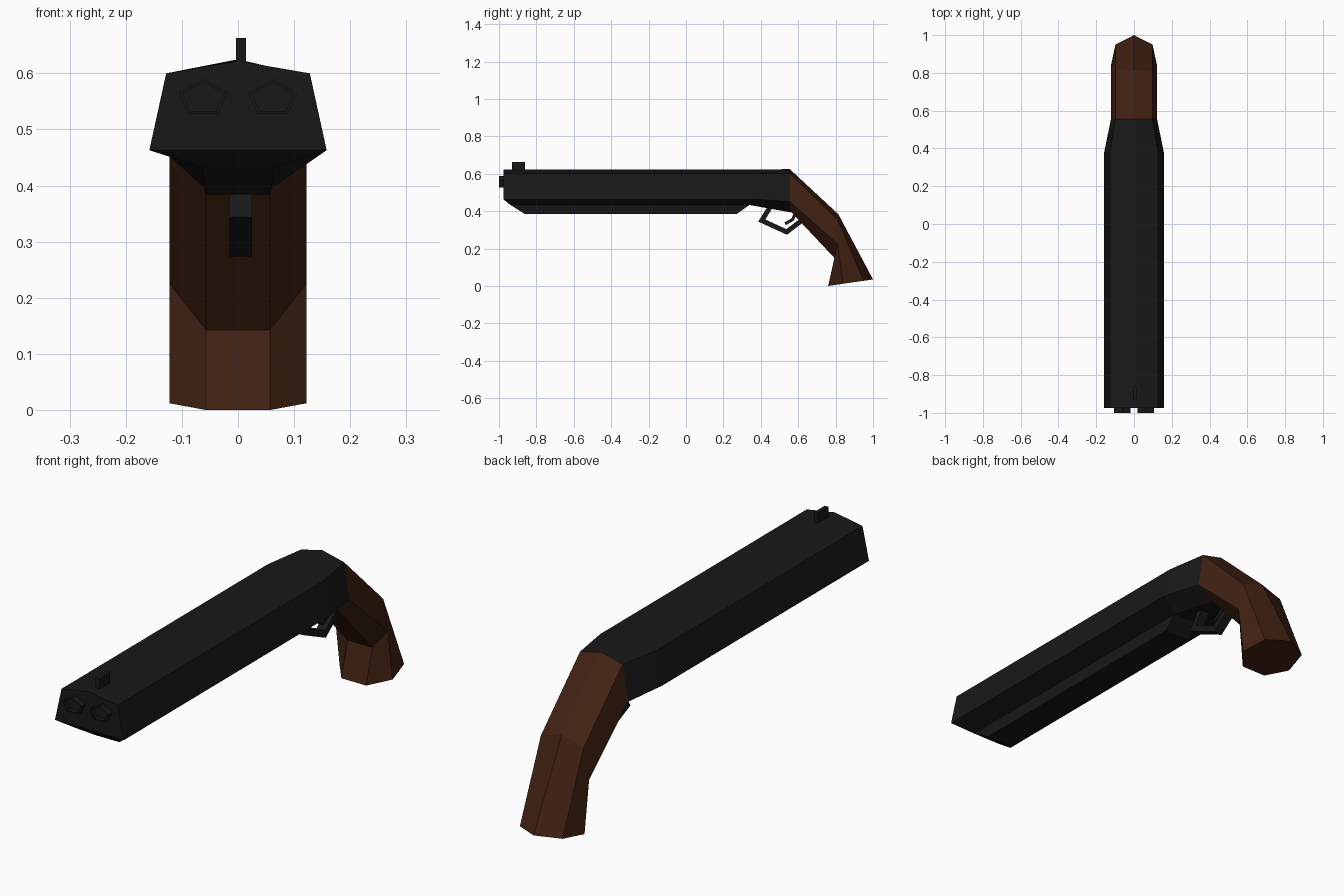
import bpy, bmesh, math
from mathutils import Vector

if "Cube" in bpy.data.objects:
    bpy.data.objects.remove(bpy.data.objects["Cube"])


def material(name, color):
    m = bpy.data.materials.new(name)
    m.diffuse_color = (*color, 1)
    m.use_nodes = True
    m.node_tree.nodes["Principled BSDF"].inputs["Base Color"].default_value = m.diffuse_color
    return m


METAL = material("black_metal", (0.0095, 0.0095, 0.0095))
WOOD = material("dark_wood", (0.052, 0.015, 0.006))


def make(name, verts, faces, mat):
    mesh = bpy.data.meshes.new(name)
    mesh.from_pydata(verts, [], faces)
    bm = bmesh.new()
    bm.from_mesh(mesh)
    bmesh.ops.recalc_face_normals(bm, faces=bm.faces)
    bm.to_mesh(mesh)
    bm.free()
    mesh.materials.append(mat)
    obj = bpy.data.objects.new(name, mesh)
    bpy.context.collection.objects.link(obj)
    return obj


def loft(name, half_rings, mat):
    """Skin mirrored seven-sided rings, each given as top ridge + three +x points."""
    verts = []
    for half in half_rings:
        verts += half + [(-x, y, z) for x, y, z in reversed(half[1:])]
    n = 7
    faces = []
    for r in range(len(half_rings) - 1):
        a, b = r * n, (r + 1) * n
        faces += [(a + i, a + (i + 1) % n, b + (i + 1) % n, b + i) for i in range(n)]
    for o in (0, len(verts) - n):
        faces += [(o, o + 1, o + 6), (o + 1, o + 2, o + 5, o + 6), (o + 2, o + 3, o + 4, o + 5)]
    return make(name, verts, faces, mat)


def bar(name, path, width, thick, mat, x0=0.005):
    """Rectangular strip following a path in the side (y, z) plane."""
    pts = [Vector(p) for p in path]
    verts = []
    for i, p in enumerate(pts):
        dirs = [(pts[j + 1] - pts[j]).normalized() for j in (i - 1, i) if 0 <= j < len(pts) - 1]
        t = sum(dirs, Vector((0, 0))).normalized()
        off = Vector((-t.y, t.x)) * (thick / 2 / t.dot(dirs[0]))
        for sx, s in ((-1, -1), (1, -1), (1, 1), (-1, 1)):
            q = p + off * s
            verts.append((x0 + sx * width / 2, q.x, q.y))
    faces = [(0, 1, 2, 3), tuple(len(verts) - k for k in (4, 3, 2, 1))]
    for r in range(len(pts) - 1):
        a, b = r * 4, r * 4 + 4
        faces += [(a + i, a + (i + 1) % 4, b + (i + 1) % 4, b + i) for i in range(4)]
    return make(name, verts, faces, mat)


# Barrel block and tapering receiver
joint = [(0, .555, .625), (.098, .555, .602), (.122, .555, .452), (.057, .565, .393)]
loft("barrel_and_receiver", [
    [(0, -.975, .622), (.128, -.975, .60), (.158, -.975, .463), (.065, -.94, .433)],
    [(0, .38, .622), (.128, .38, .60), (.158, .38, .463), (.065, .34, .433)],
    joint], METAL)

# Wooden pistol-grip stock
loft("stock", [
    joint,
    [(0, .815, .383), (.098, .812, .352), (.122, .81, .225), (.057, .80, .143)],
    [(0, 1.0, .035), (.098, .95, .028), (.122, .84, .012), (.057, .76, 0)]], WOOD)

# Forend under the barrels, with sloped ends
outline = [(-.94, .065, .434), (.34, .065, .434), (.27, .058, .384), (-.86, .058, .384)]
make("forend", [(s * x, y, z) for s in (1, -1) for y, x, z in outline],
     [(0, 1, 2, 3), (4, 5, 6, 7)] + [(i, (i + 1) % 4, (i + 1) % 4 + 4, i + 4) for i in range(4)], METAL)

# Two pentagonal muzzles with recessed bores
for side, cx in (("left", -.062), ("right", .062)):
    verts = []
    for y, k in ((-.96, 1), (-1, 1), (-1, .84), (-.98, .84)):
        for i in range(5):
            a = math.radians(90 + 72 * i)
            verts.append((cx + .046 * k * math.cos(a), y, .555 + .034 * k * math.sin(a)))
    faces = [(r + i, r + (i + 1) % 5, r + 5 + (i + 1) % 5, r + 5 + i) for r in (0, 5, 10) for i in range(5)]
    faces += [(0, 1, 2, 3, 4), (15, 16, 17, 18, 19)]
    make(side + "_muzzle", verts, faces, METAL)

# Front sight
bar("front_sight", [(-.93, .635), (-.86, .635)], .018, .056, METAL)

# Trigger guard and trigger
bar("trigger_guard", [(.455, .43), (.405, .35), (.538, .289), (.625, .355)], .04, .026, METAL)
bar("trigger", [(.585, .39), (.57, .355), (.53, .333)], .024, .016, METAL)
